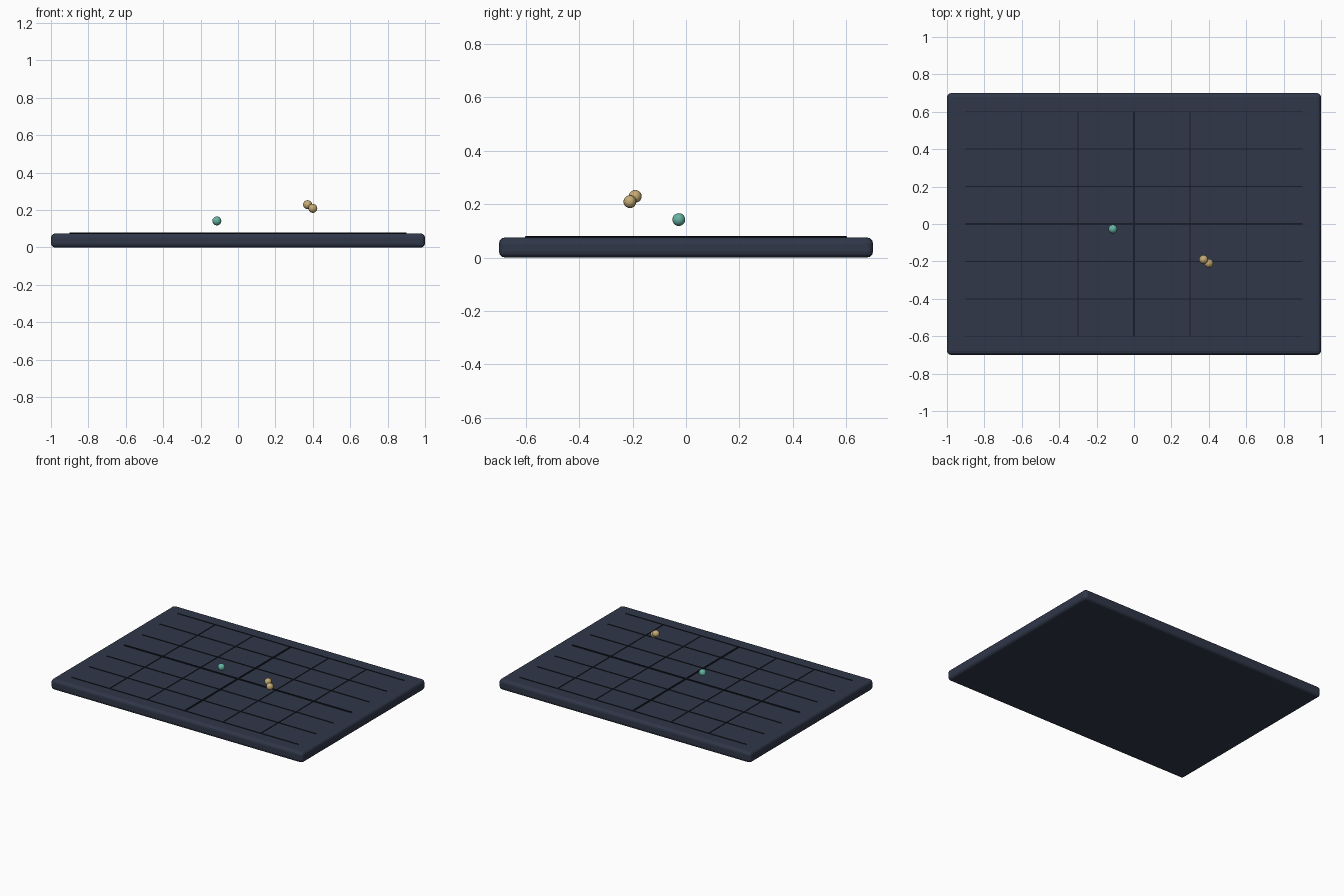
import bpy

if "Cube" in bpy.data.objects:
    bpy.data.objects.remove(bpy.data.objects["Cube"])


def material(name, color):
    m = bpy.data.materials.new(name)
    m.diffuse_color = (*color, 1.0)
    m.use_nodes = True
    m.node_tree.nodes["Principled BSDF"].inputs["Base Color"].default_value = m.diffuse_color
    return m


slate = material("dark slate", (0.029, 0.038, 0.066))
ink = material("line ink", (0.009, 0.012, 0.020))
teal = material("teal", (0.13, 0.46, 0.37))
gold = material("gold", (0.56, 0.41, 0.18))


def box(name, size, loc, mat):
    bpy.ops.mesh.primitive_cube_add(size=1, location=loc)
    o = bpy.context.object
    o.name = name
    o.scale = size
    bpy.ops.object.transform_apply(location=False, rotation=False, scale=True)
    o.data.materials.append(mat)
    return o


def ball(name, loc, mat):
    bpy.ops.mesh.primitive_uv_sphere_add(segments=16, ring_count=10, radius=0.024, location=loc)
    o = bpy.context.object
    o.name = name
    o.data.materials.append(mat)
    bpy.ops.object.shade_smooth()


# Rounded slab
TOP = 0.075
slab = box("board", (2.0, 1.4, TOP), (0, 0, TOP / 2), slate)
bevel = slab.modifiers.new("rounded edges", "BEVEL")
bevel.width = 0.022
bevel.segments = 3

# Raised grid lines, the two centre axes are wider
for i in range(-3, 4):
    wide = 0.010 if i == 0 else 0.005
    high = 0.006 if i == 0 else 0.004
    box("grid_line_across", (1.8, wide, high), (0, i * 0.2, TOP + high / 2 - 0.0005), ink)
    if abs(i) < 3:
        box("grid_line_deep", (wide, 1.2, high), (i * 0.3, 0, TOP + high / 2 - 0.0005), ink)

# Floating marker balls
ball("teal_marker", (-0.113, -0.027, 0.142), teal)
ball("gold_marker_upper", (0.372, -0.19, 0.229), gold)
ball("gold_marker_lower", (0.4, -0.21, 0.209), gold)
